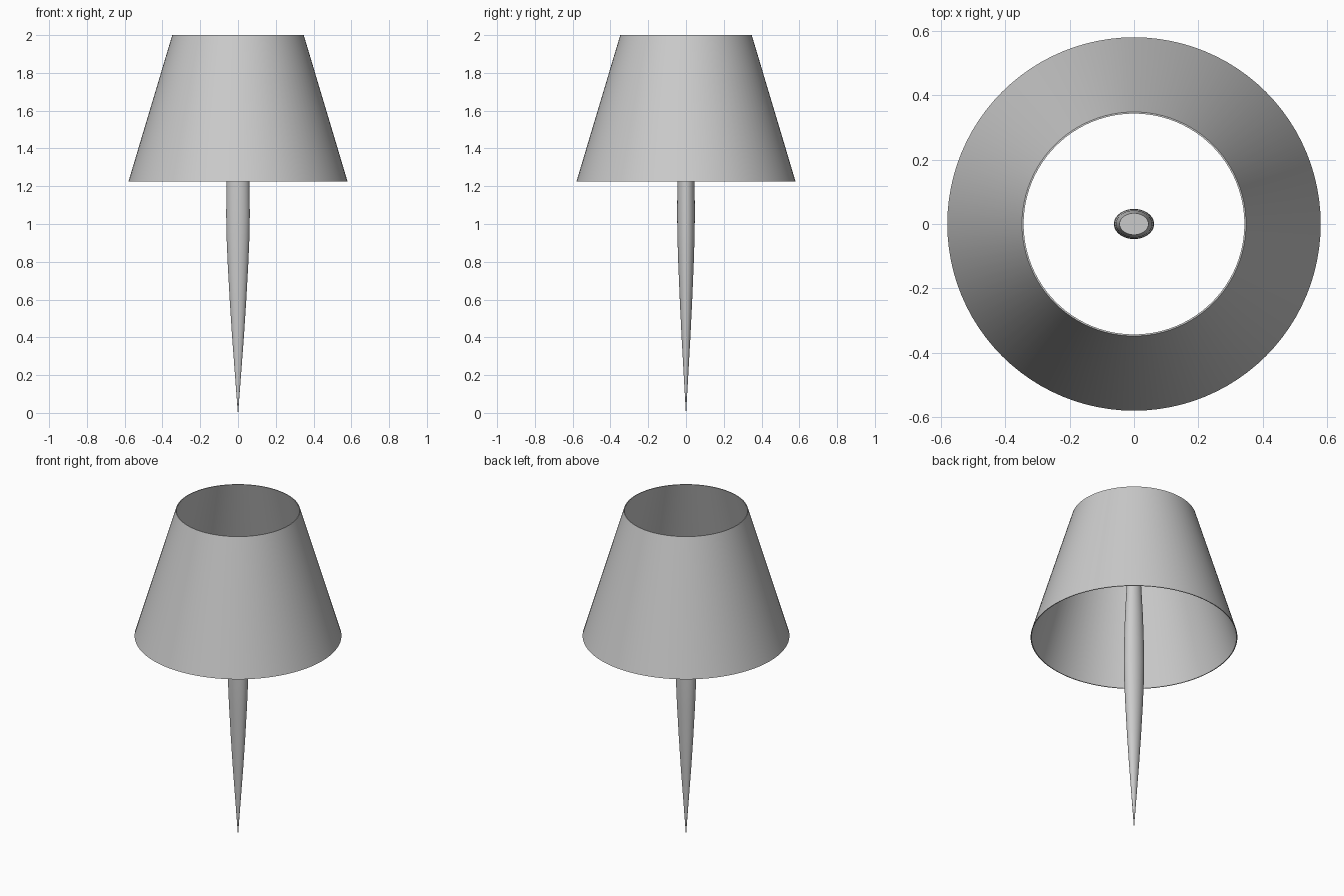
import bpy
import bmesh
import math

if "Cube" in bpy.data.objects:
    bpy.data.objects.remove(bpy.data.objects["Cube"])

SIDES = 96

grey = bpy.data.materials.new("light_grey")
grey.diffuse_color = (0.6, 0.6, 0.6, 1)
grey.use_nodes = True
grey.node_tree.nodes["Principled BSDF"].inputs["Base Color"].default_value = grey.diffuse_color


def lathe(name, profile, sides, squash=1.0, closed=False, caps=False):
    """Revolve (radius, z) points about the z axis, squashing y."""
    bm = bmesh.new()
    rings = []
    for r, z in profile:
        angles = [2 * math.pi * i / sides for i in range(sides)]
        rings.append([bm.verts.new((r * math.cos(a), r * squash * math.sin(a), z))
                      for a in angles])
    pairs = list(zip(rings, rings[1:]))
    if closed:
        pairs.append((rings[-1], rings[0]))
    for low, high in pairs:
        for i in range(sides):
            j = (i + 1) % sides
            bm.faces.new((low[i], low[j], high[j], high[i]))
    if caps:
        bm.faces.new(rings[0][::-1])
        bm.faces.new(rings[-1])
    bmesh.ops.recalc_face_normals(bm, faces=bm.faces)
    mesh = bpy.data.meshes.new(name)
    bm.to_mesh(mesh)
    bm.free()
    mesh.materials.append(grey)
    obj = bpy.data.objects.new(name, mesh)
    bpy.context.collection.objects.link(obj)
    bpy.ops.object.select_all(action='DESELECT')
    obj.select_set(True)
    bpy.context.view_layer.objects.active = obj
    bpy.ops.object.shade_smooth_by_angle(angle=math.radians(35))
    return obj


# Thin conical shade, open at both ends
lathe("lamp_shade", [(0.58, 1.225), (0.348, 2.0), (0.343, 2.0), (0.575, 1.225)],
      SIDES, closed=True)

# Oval stem, swelling from a sharp tip and narrowing again to a flat top
lathe("stem", [(0.001, 0.0), (0.016, 0.2), (0.031, 0.4), (0.044, 0.6), (0.055, 0.8),
               (0.0605, 0.93), (0.0625, 1.05), (0.061, 1.2), (0.056, 1.36),
               (0.045, 1.56)], 48, squash=0.75, caps=True)
